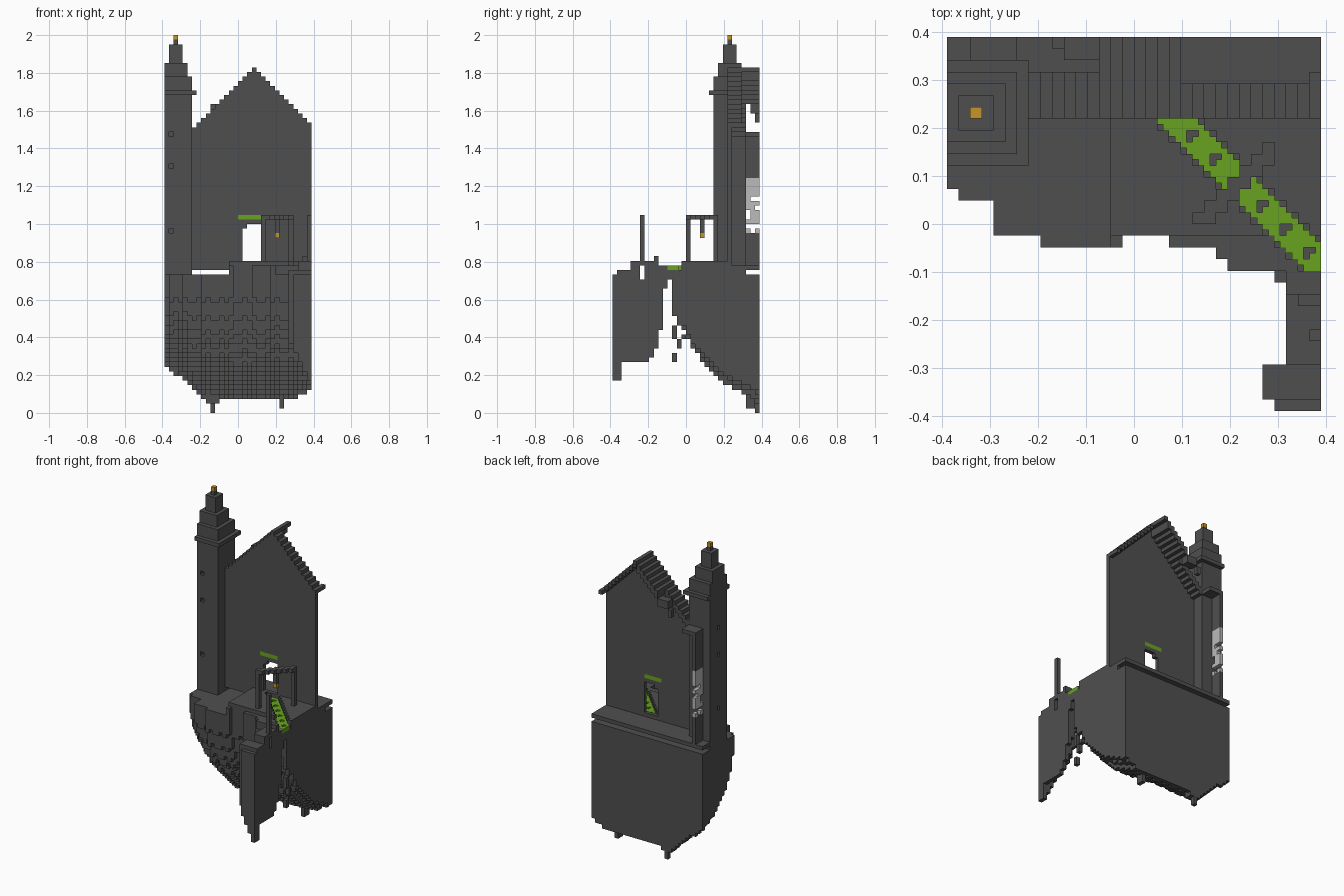
import bpy
import random
from itertools import product

random.seed(4)
UNIT = 2 / 82          # edge of one block
HALF = 16              # blocks from the centre to each side


def make_material(name, rgb):
    mat = bpy.data.materials.new(name)
    mat.use_nodes = True
    colour = (*rgb, 1)
    mat.diffuse_color = colour
    node = mat.node_tree.nodes["Principled BSDF"]
    node.inputs["Base Color"].default_value = colour
    node.inputs["Roughness"].default_value = 0.9
    return mat


stone = make_material("dark stone", (0.078, 0.078, 0.078))
moss = make_material("moss green", (0.138, 0.371, 0.014))
gold = make_material("lamp gold", (0.56, 0.30, 0.02))
pane = make_material("pale glass", (0.50, 0.50, 0.50))


def box(i0, i1, j0, j1, k0, k1):
    """Blocks in an inclusive range of grid cells."""
    return set(product(range(i0, i1 + 1), range(j0, j1 + 1), range(k0, k1 + 1)))


def build(name, cells, mat, split=1):
    """Skin a set of grid cells, keeping only the outer faces."""
    size = UNIT / split
    verts, faces = {}, []
    for cell in cells:
        for axis, side in product(range(3), (0, 1)):
            near = list(cell)
            near[axis] += 2 * side - 1
            if tuple(near) in cells:
                continue
            u, w = (axis + 1) % 3, (axis + 2) % 3
            loop = []
            for a, b in ((0, 0), (1, 0), (1, 1), (0, 1)):
                p = list(cell)
                p[axis] += side
                p[u] += a
                p[w] += b
                loop.append(verts.setdefault(tuple(p), len(verts)))
            faces.append(loop if side else loop[::-1])
    mid = HALF * split
    points = [((x - mid) * size, (y - mid) * size, z * size) for x, y, z in verts]
    mesh = bpy.data.meshes.new(name)
    mesh.from_pydata(points, [], faces)
    mesh.materials.append(mat)
    obj = bpy.data.objects.new(name, mesh)
    bpy.context.scene.collection.objects.link(obj)
    return obj


if "Cube" in bpy.data.objects:
    bpy.data.objects.remove(bpy.data.objects["Cube"], do_unlink=True)

# Front edge of the island for each column, as (last column, first row)
EDGE = ((0, 19), (3, 18), (7, 15), (14, 14), (18, 15), (22, 14), (31, 13))


def front_row(i):
    return next(row for last, row in EDGE if i <= last)


# Floating island: flat top, curved underside rising to the front edge
island = set()
for i in range(32):
    low = 3 + max(0, 8 - i) * 0.9 + max(0, i - 28) * 0.7
    first = front_row(i)
    for j in range(first, 32):
        t = (31.5 - j) / (32 - first)
        base = low + (29 - low) * (1 - (1 - t ** 1.5) ** 0.5)
        rough = (i * 7 + j * 5) % 5 // 3 if i < 31 and j < 31 else 0
        island |= box(i, i, j, j, min(29, round(base) + rough), 29)
island |= box(10, 10, 31, 31, 0, 3) | box(9, 11, 30, 31, 2, 4)
island |= box(25, 25, 29, 30, 1, 4)
build("island", island, stone)


def on_path(i, j):
    return 42 <= i + j <= 45


# Terrace before the door, with a sunken diagonal path
terrace = set()
for i, j in product(range(14, 32), range(12, 25)):
    if j >= front_row(i) or i >= 24:
        top = 30 if on_path(i, j) else 32 if j >= 15 else 31
        terrace |= box(i, i, j, j, 30, top)
terrace |= box(28, 31, 11, 13, 29, 30)
build("terrace", terrace, stone)

# Detached pier on the near side of the bridge
pier = set()
for j in range(12):
    bottom = 7 if j < 2 else 11 if j < 8 else (12, 14, 18, 27)[j - 8]
    top = 29 if j == 0 else 30 if j < 4 else 32 if j < 10 else 31
    for i in range(27 if j < 4 else 29, 32):
        if (i, j) != (27, 0):
            pier |= box(i, i, j, j, min(29, bottom + (31 - i) * 2), top)
pier -= box(27, 31, 6, 6, 29, 31)
pier |= box(30, 31, 9, 9, 33, 33)
build("pier", pier, stone)

# Hanging roots under the bridge
roots = set()
for j, k0, k1 in ((13, 21, 27), (13, 16, 18), (14, 19, 20), (14, 14, 15),
                  (15, 16, 16), (13, 11, 12)):
    roots |= box(31, 31, j, j, k0, k1)
build("hanging_roots", roots, stone)

# Green runner along the path, in half-size blocks with worn notches
runner = set()
for i, j in product(range(34, 64), range(22, 50)):
    across = i + j - 88
    worn = (i - j) % 8 in (2, 3) and abs(across) < 2
    if -3 <= across <= 3 and not worn:
        runner.add((i, j, 62))
        runner.add((i, j, 63))
build("green_runner", runner, moss, split=2)

# House floor slab
floor = box(0, 31, 25, 31, 31, 31) | box(14, 31, 25, 28, 30, 30)
build("house_floor", floor, stone)

# Gable wall with an open doorway
RIDGE, PEAK = 19, 74
wall = set()
for i in range(6, 32):
    wall |= box(i, i, 25, 25, 31, PEAK - abs(i - RIDGE))
wall -= box(18, 20, 25, 25, 33, 40) | box(17, 17, 25, 25, 33, 39)
lintel = box(16, 20, 25, 25, 42, 42)
build("gable_wall", wall - lintel, stone)
build("door_lintel", lintel, moss)

# Stepped roof: narrow on one slope, deeper and broken on the other
roof = box(RIDGE, RIDGE, 26, 31, PEAK, PEAK) | box(31, 31, 26, 28, 62, 62)
for i in range(4, 32):
    top = PEAK - abs(i - RIDGE)
    depth = 27 if i > RIDGE else 31 if i > 12 else 28
    roof |= box(i, i, 26, depth, top - (i < RIDGE), top)
roof |= box(9, 9, 31, 31, 63, 64) | box(10, 12, 30, 31, 65, 66)
build("stepped_roof", roof, stone)

# Side wall with a tall window of patchy glass
window = box(2, 2, 29, 31, 39, 50)
side_wall = box(2, 2, 29, 31, 32, 60) | box(2, 5, 29, 31, 60, 60)
build("side_wall", side_wall - window, stone)
glass = {c for c in sorted(window) if random.random() > 0.2}
build("window_glass", glass, pane)

# Corner tower with small slits, crown and stepped spire
slits = set()
for k in (39, 53, 60):
    slits |= box(1, 1, 22, 22, k, k) | box(0, 0, 25, 25, k, k)
tower = box(0, 5, 22, 28, 30, 72) - slits
tower |= box(0, 6, 21, 29, 69, 69)
tower |= box(0, 4, 23, 27, 73, 75)
tower |= box(1, 3, 24, 26, 76, 79) | box(2, 2, 25, 25, 80, 80)
build("corner_tower", tower, stone)
build("spire_finial", box(2, 2, 25, 25, 81, 81), gold)

# Diagonal gateway over the path, with a hanging lantern
gate = box(21, 21, 16, 16, 33, 42) | box(27, 27, 22, 22, 33, 42)
for step in range(7):
    gate.add((21 + step, 16 + step, 42))
    if step < 6:
        gate.add((22 + step, 16 + step, 42))
gate |= box(24, 24, 19, 19, 39, 41)
build("gateway", gate, stone)
build("lantern", box(24, 24, 19, 19, 38, 38), gold)

# Lone post on the pier
build("pier_post", box(31, 31, 6, 6, 33, 42), stone)
